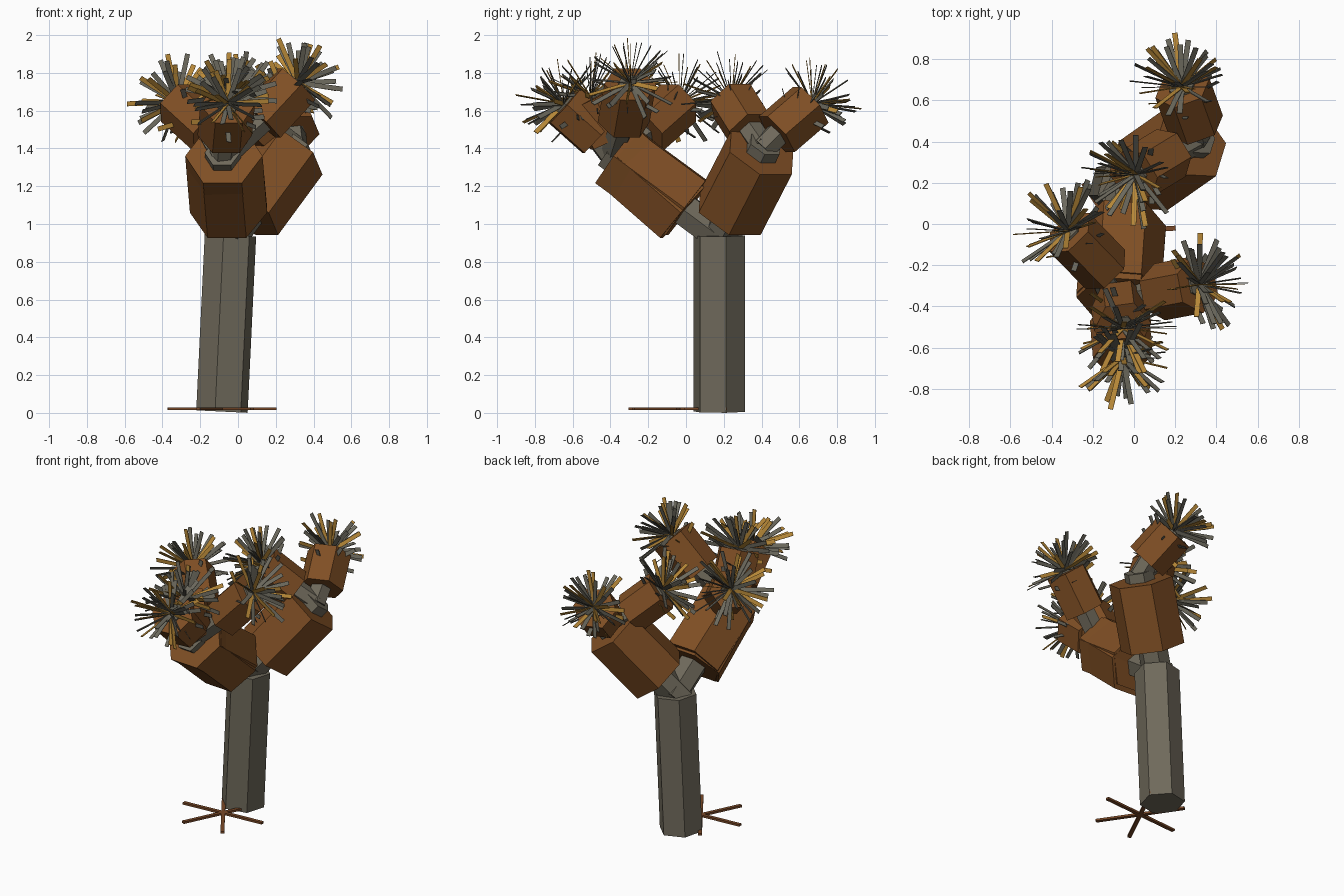
import bpy, bmesh, math, random
from mathutils import Vector, Matrix

if "Cube" in bpy.data.objects:
    bpy.data.objects.remove(bpy.data.objects["Cube"])

random.seed(11)
Z = Vector((0, 0, 1))


def material(name, rgb):
    m = bpy.data.materials.new(name)
    m.diffuse_color = (*rgb, 1)
    m.use_nodes = True
    m.node_tree.nodes["Principled BSDF"].inputs["Base Color"].default_value = m.diffuse_color
    return m


BARK = material("grey bark", (0.160, 0.143, 0.105))
THATCH = material("brown thatch", (0.215, 0.078, 0.018))
ROOT = material("root brown", (0.190, 0.065, 0.020))
LEAF = material("grey leaf", (0.150, 0.142, 0.110))
GOLD = material("dry gold leaf", (0.48, 0.25, 0.040))


def make_object(name, bm, mats):
    bmesh.ops.recalc_face_normals(bm, faces=bm.faces)
    me = bpy.data.meshes.new(name)
    bm.to_mesh(me)
    bm.free()
    for m in mats:
        me.materials.append(m)
    ob = bpy.data.objects.new(name, me)
    bpy.context.collection.objects.link(ob)
    return ob


def prism(name, a, b, r, mat, turn=0.0):
    """Six-sided prism from a to b, corner lying on the horizontal cross axis."""
    a, b = Vector(a), Vector(b)
    d = (b - a).normalized()
    u = Vector((d.y, -d.x, 0))
    u = u.normalized() if u.length > 0.1 else Vector((1, 0, 0))
    u = (u - d * u.dot(d)).normalized()
    v = d.cross(u)
    bm = bmesh.new()
    rings = []
    for p in (a, b):
        rings.append([bm.verts.new(p + r * (u * math.cos(t) + v * math.sin(t)))
                      for t in (turn + i * math.pi / 3 for i in range(6))])
    for i in range(6):
        j = (i + 1) % 6
        bm.faces.new((rings[0][i], rings[0][j], rings[1][j], rings[1][i]))
    bm.faces.new(rings[0])
    bm.faces.new(rings[1])
    return make_object(name, bm, [mat])


def blade(bm, start, d, length, mat_index):
    """Thin flat strip from start along d."""
    rot = Z.rotation_difference(d).to_matrix().to_4x4()
    mtx = (Matrix.Translation(start + d * length / 2) @ rot
           @ Matrix.Diagonal((0.026, 0.004, length, 1)))
    geo = bmesh.ops.create_cube(bm, size=1, matrix=mtx)
    for f in {f for v in geo["verts"] for f in v.link_faces}:
        f.material_index = mat_index


def tuft(name, tip, axis):
    """Spray of leaves at a branch tip, plus stubs poking through the thatch."""
    bm = bmesh.new()
    rot = Z.rotation_difference(axis).to_matrix()

    def direction(polar, az):
        return rot @ Vector((math.sin(polar) * math.cos(az),
                             math.sin(polar) * math.sin(az), math.cos(polar)))
    for i in range(36):
        d = direction(math.radians(random.uniform(25, 92)), i * 2.39996)
        blade(bm, tip, d, random.uniform(0.20, 0.27), 1 if i % 3 == 1 else 0)
    for i in range(7):
        d = direction(math.radians(random.uniform(60, 90)), i * 2.39996)
        base = tip - axis * random.uniform(0.06, 0.16)
        blade(bm, base, d, random.uniform(0.16, 0.21), 1 if i % 3 == 1 else 0)
    make_object(name, bm, [LEAF, GOLD])


# Leaning trunk
fork = Vector((-0.04, 0.175, 0.94))
prism("trunk", (-0.085, 0.175, 0.007), fork, 0.141, BARK, math.radians(-15) - math.pi / 2)

# Six flat roots
bm = bmesh.new()
for i in range(6):
    t = math.radians(4 + 60 * i)
    mtx = (Matrix.Translation((-0.085, -0.04, 0.021)) @ Matrix.Rotation(t, 4, 'Z')
           @ Matrix.Translation((0.144, 0, 0)) @ Matrix.Diagonal((0.288, 0.024, 0.014, 1)))
    bmesh.ops.create_cube(bm, size=1, matrix=mtx)
make_object("roots", bm, [ROOT])

# Main limbs with thatch sleeves: joint, sleeve start, sleeve end, radius
limbs = {
    "front": ((-0.08, -0.39, 1.36), (-0.05, 0.005, 1.085), (-0.075, -0.37, 1.36), 0.205),
    "back": ((0.30, 0.41, 1.40), (0.045, 0.235, 1.06), (0.28, 0.40, 1.38), 0.205),
}
for side, (joint, s0, s1, r) in limbs.items():
    d = (Vector(joint) - fork).normalized()
    prism(side + "_limb", fork - d * 0.06, Vector(joint) + d * 0.03, 0.095, BARK)
    prism(side + "_limb_thatch", s0, s1, r, THATCH)
prism("front_limb_under_thatch", (-0.05, -0.013, 1.06), (-0.075, -0.35, 1.355), 0.205, THATCH)

# Tip branches: parent, sleeve start, sleeve end, radius
tips = {
    "right": ("front", (0.125, -0.33, 1.54), (0.31, -0.295, 1.74), 0.14),
    "forward": ("front", (-0.07, -0.46, 1.47), (-0.055, -0.64, 1.63), 0.145),
    "upright": ("front", (-0.07, -0.39, 1.45), (-0.055, -0.50, 1.665), 0.14),
    "left": ("front", (-0.14, -0.22, 1.48), (-0.315, -0.04, 1.64), 0.135),
    "rear": ("back", (0.30, 0.48, 1.475), (0.235, 0.66, 1.63), 0.14),
    "middle": ("back", (0.18, 0.345, 1.49), (0.015, 0.245, 1.65), 0.135),
}
for side, (parent, s0, s1, r) in tips.items():
    s0, s1 = Vector(s0), Vector(s1)
    axis = (s1 - s0).normalized()
    prism(side + "_tip_branch", limbs[parent][0], s0 + axis * 0.05, 0.07, BARK)
    prism(side + "_tip_core", s0, s1 + axis * 0.012, 0.065, BARK)
    prism(side + "_tip_thatch", s0, s1, r, THATCH)
    tuft(side + "_leaf_tuft", s1 + axis * 0.01, axis)
